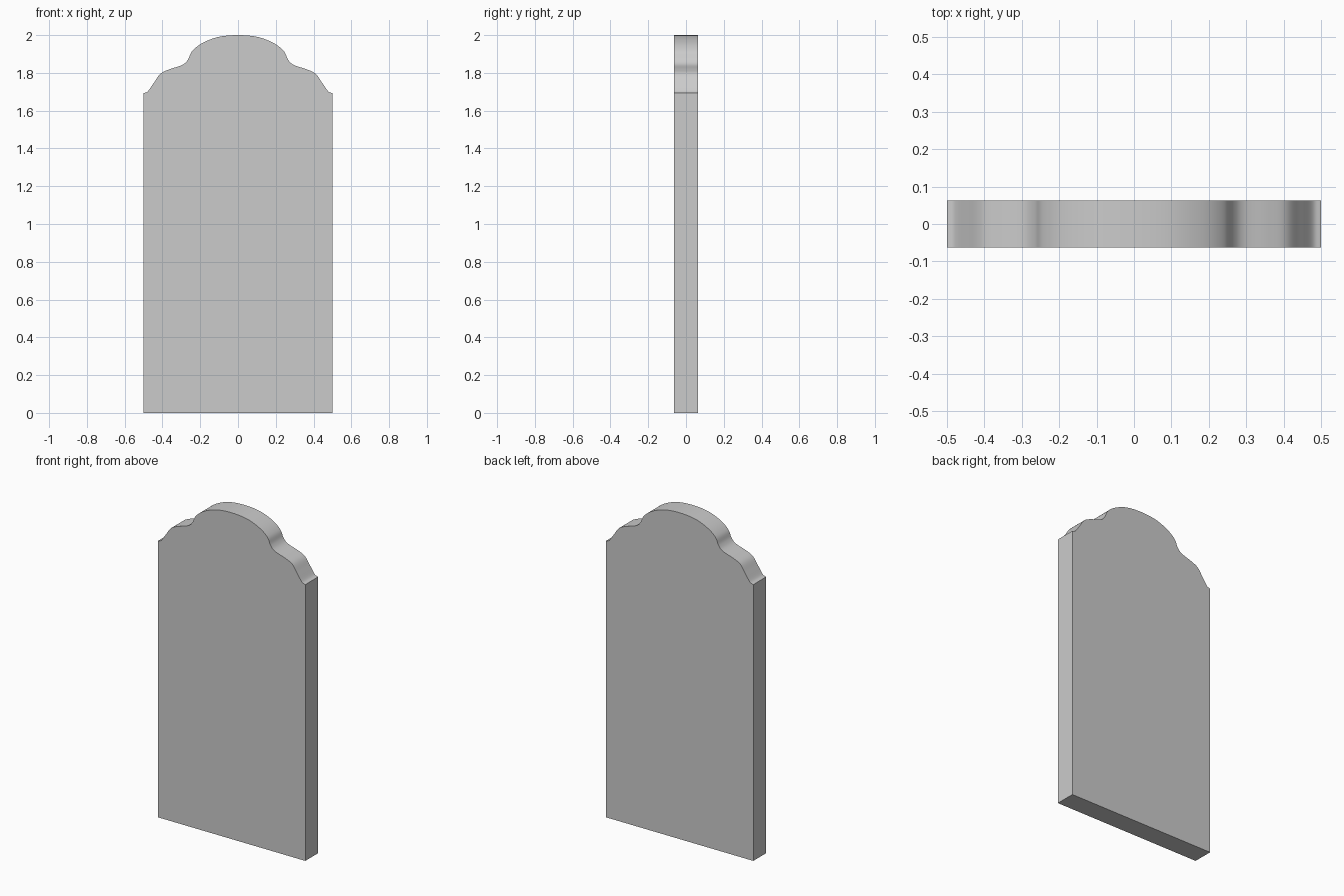
import bpy, bmesh
from math import radians
from mathutils import Vector

if "Cube" in bpy.data.objects:
    bpy.data.objects.remove(bpy.data.objects["Cube"])

DEPTH = 0.125

# Right half of the scalloped crest, from shoulder to peak (x, z)
half = [(0.5, 1.693), (0.477, 1.703), (0.445, 1.748), (0.41, 1.796), (0.36, 1.82),
        (0.295, 1.842), (0.265, 1.87), (0.243, 1.915), (0.19, 1.957),
        (0.105, 1.99), (0.0, 2.0)]
crest = [Vector(p) for p in half] + [Vector((-x, z)) for x, z in half[-2::-1]]


def smooth_path(pts, steps=6):
    """Catmull-Rom curve through the points."""
    ext = [2 * pts[0] - pts[1]] + pts + [2 * pts[-1] - pts[-2]]
    out = []
    for a, b, c, d in zip(ext, ext[1:], ext[2:], ext[3:]):
        for i in range(steps):
            t = i / steps
            out.append(0.5 * (2 * b + (c - a) * t + (2 * a - 5 * b + 4 * c - d) * t * t
                              + (3 * b - a - 3 * c + d) * t ** 3))
    return out + [pts[-1]]


# Slab outline, extruded front to back
outline = [Vector((-0.5, 0)), Vector((0.5, 0))] + smooth_path(crest)
bm = bmesh.new()
face = bm.faces.new([bm.verts.new((p.x, -DEPTH / 2, p.y)) for p in outline])
ext = bmesh.ops.extrude_face_region(bm, geom=[face], use_keep_orig=True)
moved = [v for v in ext["geom"] if isinstance(v, bmesh.types.BMVert)]
bmesh.ops.translate(bm, verts=moved, vec=(0, DEPTH, 0))
bmesh.ops.recalc_face_normals(bm, faces=bm.faces[:])
mesh = bpy.data.meshes.new("arched_slab")
bm.to_mesh(mesh)
bm.free()

slab = bpy.data.objects.new("arched_slab", mesh)
bpy.context.collection.objects.link(slab)
bpy.context.view_layer.objects.active = slab
slab.select_set(True)
bpy.ops.object.shade_smooth_by_angle(angle=radians(35))
